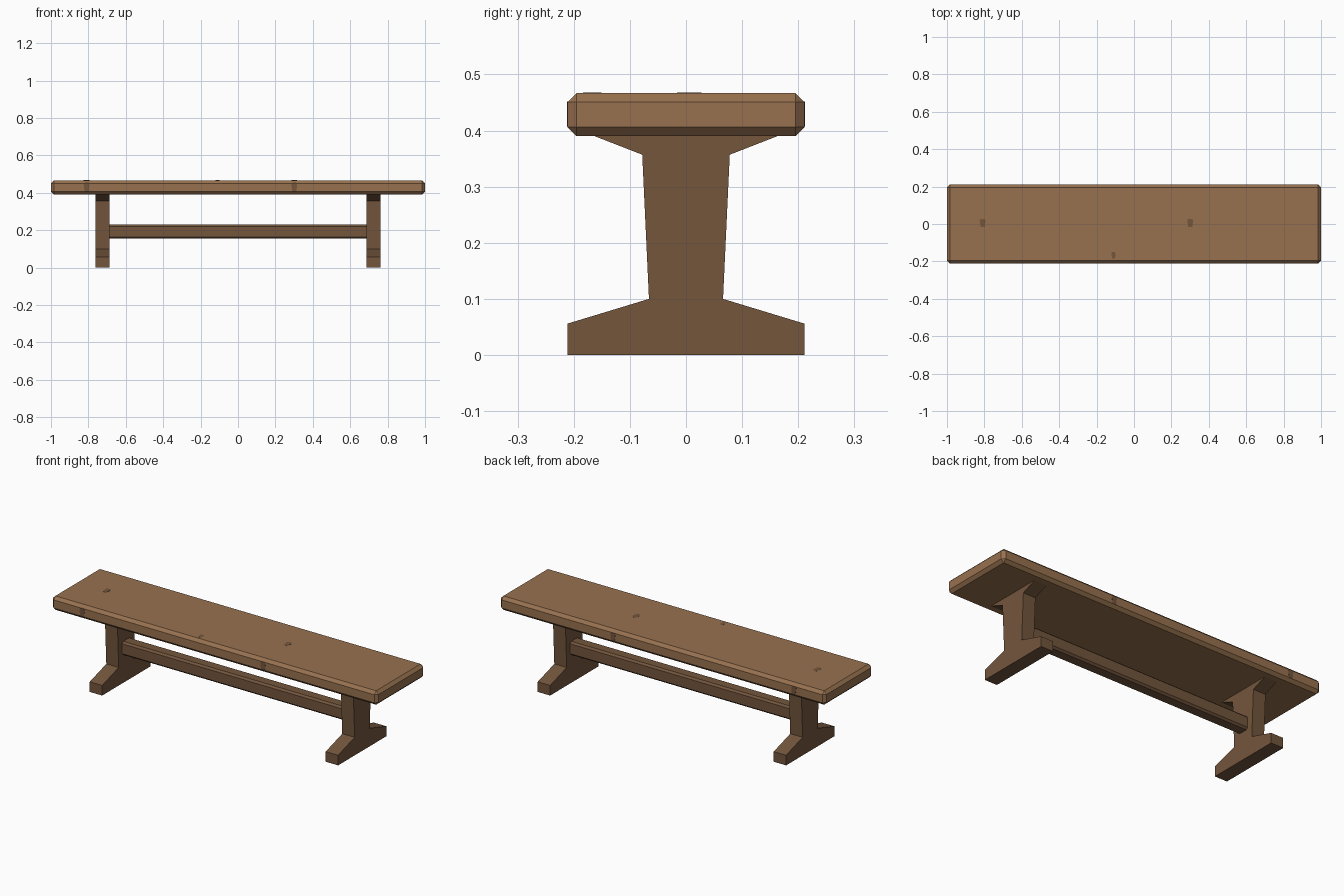
import bpy, bmesh
from mathutils import Vector

if "Cube" in bpy.data.objects:
    bpy.data.objects.remove(bpy.data.objects["Cube"])


def material(name, rgb):
    m = bpy.data.materials.new(name)
    m.diffuse_color = (*rgb, 1)
    m.use_nodes = True
    m.node_tree.nodes["Principled BSDF"].inputs["Base Color"].default_value = m.diffuse_color
    return m


light_wood = material("light wood", (0.310, 0.165, 0.078))
dark_wood = material("dark wood", (0.172, 0.092, 0.046))


def finish(name, bm, mat):
    bmesh.ops.recalc_face_normals(bm, faces=bm.faces)
    me = bpy.data.meshes.new(name)
    bm.to_mesh(me)
    bm.free()
    me.materials.append(mat)
    ob = bpy.data.objects.new(name, me)
    bpy.context.collection.objects.link(ob)
    return ob


def chamfered_box(name, size, z, chamfer, mat):
    bm = bmesh.new()
    bmesh.ops.create_cube(bm, size=1)
    for v in bm.verts:
        v.co = Vector((v.co.x * size[0], v.co.y * size[1], v.co.z * size[2] + z))
    bmesh.ops.bevel(bm, geom=bm.edges[:], offset=chamfer, segments=1,
                    profile=0.5, affect='EDGES')
    return finish(name, bm, mat)


def prism(name, points, depth, mat):
    # extrude a closed outline of 3D points along the depth vector
    bm = bmesh.new()
    face = bm.faces.new([bm.verts.new(p) for p in points])
    new = bmesh.ops.extrude_face_region(bm, geom=[face], use_keep_orig=True)
    verts = [g for g in new["geom"] if isinstance(g, bmesh.types.BMVert)]
    bmesh.ops.translate(bm, verts=verts, vec=depth)
    return finish(name, bm, mat)


# Seat plank
chamfered_box("seat", (2.0, 0.422, 0.077), 0.4285, 0.016, light_wood)

# Trestle legs: foot, tapering post and flared head in one outline
half = [(0.211, 0), (0.211, 0.056), (0.066, 0.1), (0.078, 0.357), (0.168, 0.392)]
outline = half + [(-y, z) for y, z in reversed(half)]
for side, x in (("left", -0.762), ("right", 0.686)):
    prism(side + "_leg", [(x, y, z) for y, z in outline], (0.076, 0, 0), dark_wood)

# Stretcher between the legs
chamfered_box("stretcher", (1.40, 0.07, 0.075), 0.1925, 0.01, dark_wood)

# Wood knots: thin plates on the long edges and the top
knot = [(-0.015, 0.016), (-0.008, 0.022), (0.010, 0.022),
        (0.016, 0.012), (0.012, -0.022), (-0.010, -0.022)]
for i, x in enumerate((-0.81, 0.30)):
    for side, y, d in (("front", -0.21, -0.002), ("back", 0.21, 0.002)):
        prism(f"{side}_knot_{i + 1}", [(x + a, y, 0.4295 + b) for a, b in knot],
              (0, d, 0), dark_wood)
for i, (x, y, s) in enumerate(((-0.81, 0.006, 1), (0.30, 0.006, 1), (-0.11, -0.167, 0.75))):
    prism(f"top_knot_{i + 1}", [(x + a * s, y + b * s, 0.4665) for a, b in knot],
          (0, 0, 0.001), dark_wood)
